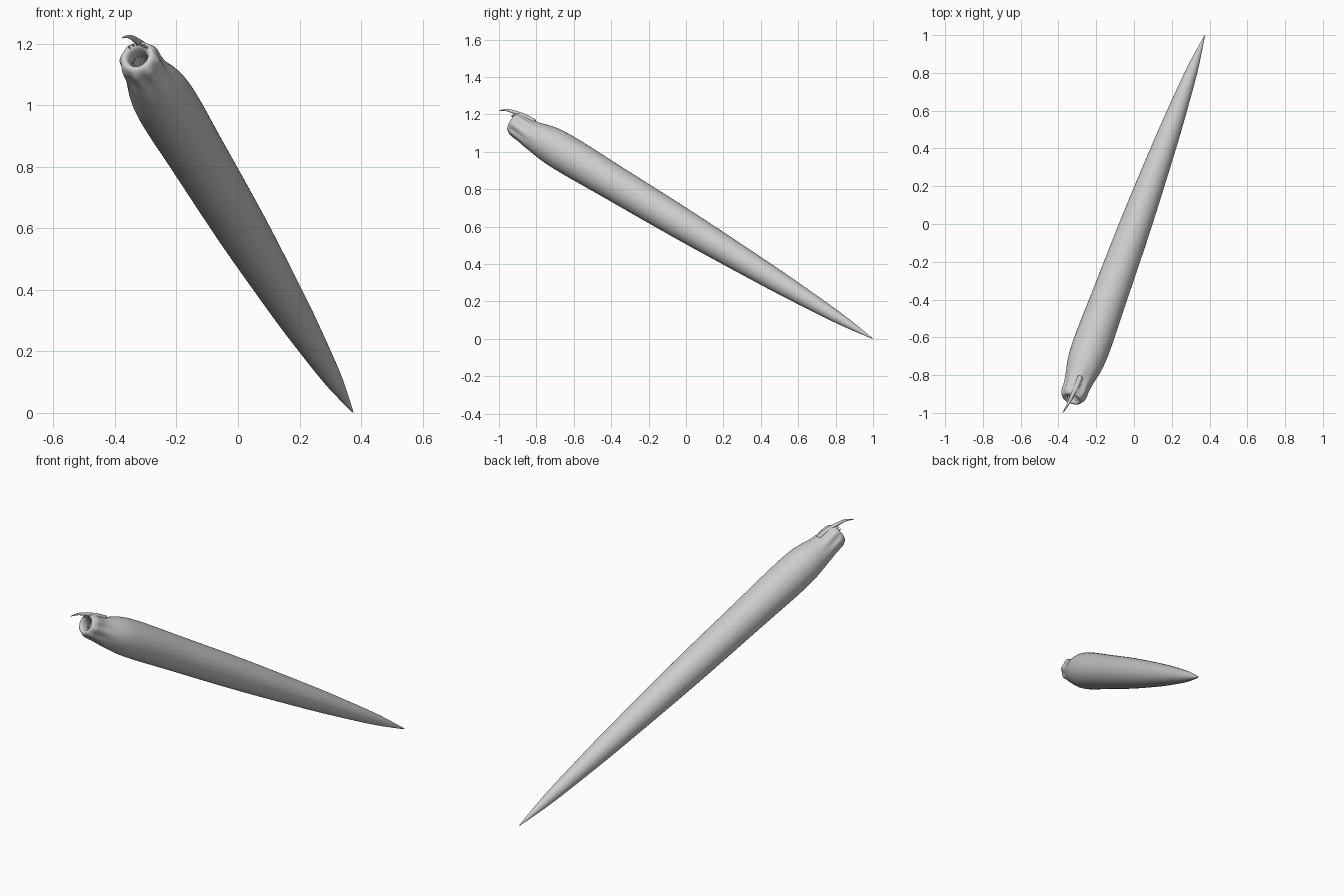
import bpy, bmesh, math
from mathutils import Vector

if "Cube" in bpy.data.objects:
    bpy.data.objects.remove(bpy.data.objects["Cube"])

TIP = Vector((0.375, 1.0, 0.0))
D = Vector((-0.365, -1.0, 0.602)).normalized()      # tail to mouth
U = (Vector((0, 0, 1)) - D * D.z).normalized()      # upward across the body
S = D.cross(U).normalized()


def at(t, r, a, shift=0.0):
    return TIP + D * t + S * (r * math.cos(a)) + U * (r * math.sin(a) + shift)


def finish(name, bm):
    bmesh.ops.recalc_face_normals(bm, faces=bm.faces)
    me = bpy.data.meshes.new(name)
    bm.to_mesh(me)
    bm.free()
    me.polygons.foreach_set("use_smooth", [True] * len(me.polygons))
    ob = bpy.data.objects.new(name, me)
    bpy.context.collection.objects.link(ob)
    return ob


def skin(bm, rings, start=None, end=None):
    rows = [[bm.verts.new(p) for p in ring] for ring in rings]
    n = len(rows[0])
    for a, b in zip(rows, rows[1:]):
        for i in range(n):
            bm.faces.new((a[i], a[(i + 1) % n], b[(i + 1) % n], b[i]))
    for point, row in ((start, rows[0]), (end, rows[-1])):
        if point is not None:
            c = bm.verts.new(point)
            for i in range(n):
                bm.faces.new((c, row[i], row[(i + 1) % n]))


def smooth_path(pts, steps):
    # Catmull-Rom through the control points
    pts = [Vector(p) for p in pts]
    ext = [pts[0]] + pts + [pts[-1]]
    out = []
    for i in range(1, len(ext) - 2):
        p0, p1, p2, p3 = ext[i - 1:i + 3]
        for k in range(steps):
            x = k / steps
            out.append(0.5 * (2 * p1 + (p2 - p0) * x + (2 * p0 - 5 * p1 + 4 * p2 - p3) * x**2
                              + (3 * p1 - p0 - 3 * p2 + p3) * x**3))
    return out + [pts[-1]]


def taper(bm, pts, radii, sides):
    rings = []
    for i, p in enumerate(pts):
        d = (pts[min(i + 1, len(pts) - 1)] - pts[max(i - 1, 0)]).normalized()
        a = d.cross(Vector((1, 0, 0))).normalized()
        b = d.cross(a)
        rings.append([p + (a * math.cos(k * math.tau / sides) + b * math.sin(k * math.tau / sides)) * radii[i]
                      for k in range(sides)])
    skin(bm, rings, pts[0], pts[-1])


# Long tapering body with a puckered mouth that folds inside
# (distance from tail, radius, lobe size)
profile = [(0.012, 0.003, 0), (0.122, 0.018, 0), (0.245, 0.032, 0), (0.489, 0.050, 0),
           (0.734, 0.064, 0), (1.22, 0.084, 0), (1.71, 0.095, 0), (1.96, 0.101, 0),
           (2.08, 0.099, 0), (2.15, 0.091, 0.0), (2.22, 0.077, 0.001), (2.27, 0.068, 0.003),
           (2.305, 0.066, 0.004), (2.33, 0.065, 0.003), (2.35, 0.057, 0.001),
           (2.357, 0.046, 0), (2.350, 0.035, 0), (2.325, 0.030, 0), (2.27, 0.031, 0), (2.18, 0.020, 0)]
N = 64
rings = []
for t, r, lobe in smooth_path(profile, 4):
    shift = -0.006 * math.exp(-((t - 2.24) / 0.07) ** 2)
    rings.append([at(t, r + lobe * math.cos(8 * k * math.tau / N), k * math.tau / N, shift)
                  for k in range(N)])
bm = bmesh.new()
skin(bm, rings, TIP, at(2.17, 0, 0))
finish("body", bm)

# Curved feeler above the mouth
pts = smooth_path([(-0.285, -0.81, 1.160), (-0.303, -0.86, 1.188), (-0.328, -0.91, 1.209),
                   (-0.353, -0.96, 1.223), (-0.377, -1.0, 1.219)], 6)
radii = [0.001 + 0.013 * (1 - (i / (len(pts) - 1)) ** 1.8) for i in range(len(pts))]
bm = bmesh.new()
taper(bm, pts, radii, 16)
finish("feeler", bm)

# Small spines along the upper lip
bm = bmesh.new()
for i in range(6):
    a = math.radians(45 + 18 * i)
    pts = [at(2.335, 0.046, a), at(2.362, 0.042, a), at(2.374, 0.030, a)]
    taper(bm, pts, [0.004, 0.003, 0.0006], 8)
finish("lip_spines", bm)

# Ring of small teeth inside the mouth
bm = bmesh.new()
for i in range(12):
    a = i * math.tau / 12
    taper(bm, [at(2.31, 0.033, a), at(2.315, 0.025, a), at(2.32, 0.018, a)], [0.004, 0.0025, 0.0005], 8)
finish("mouth_teeth", bm)
